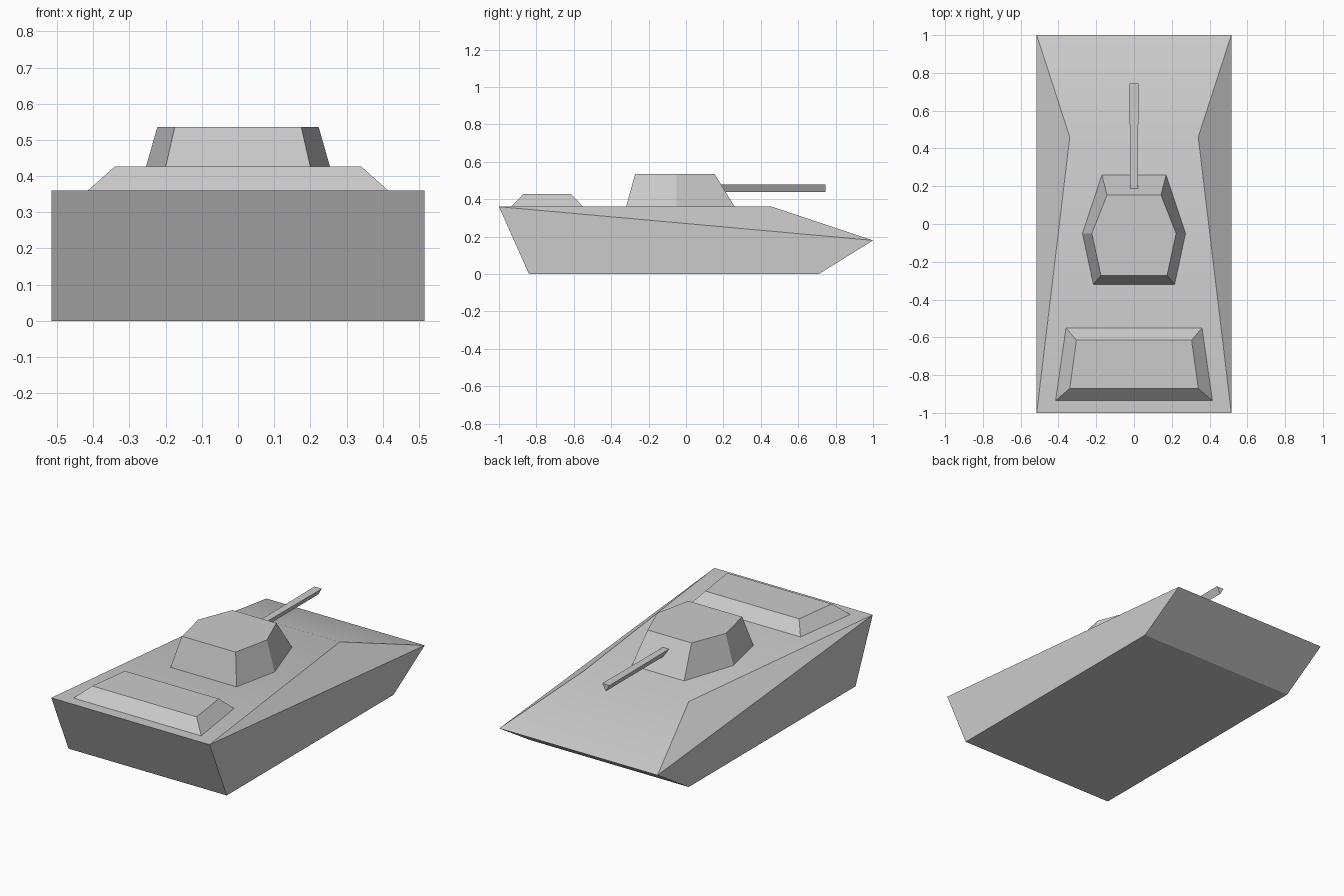
import bpy
import bmesh
import math

cube = bpy.data.objects.get("Cube")
if cube:
    bpy.data.objects.remove(cube, do_unlink=True)

# One plain armour colour
grey = bpy.data.materials.new("armour_grey")
grey.use_nodes = True
colour = (0.6, 0.6, 0.6, 1)
grey.diffuse_color = colour
grey.node_tree.nodes["Principled BSDF"].inputs["Base Color"].default_value = colour


def finish(name, bm):
    """Turn a bmesh into a shaded, coloured object."""
    bmesh.ops.recalc_face_normals(bm, faces=bm.faces[:])
    mesh = bpy.data.meshes.new(name)
    bm.to_mesh(mesh)
    bm.free()
    mesh.materials.append(grey)
    obj = bpy.data.objects.new(name, mesh)
    bpy.context.collection.objects.link(obj)
    bpy.ops.object.select_all(action='DESELECT')
    obj.select_set(True)
    bpy.context.view_layer.objects.active = obj
    bpy.ops.object.shade_smooth_by_angle(angle=math.radians(30))
    return obj


def mirrored(half, z):
    """Closed outline at height z from its +x half, listed rear to front."""
    return ([(x, y, z) for x, y in half]
            + [(-x, y, z) for x, y in reversed(half)])


def loft(name, start, end):
    """Closed solid between two outlines with the same number of points."""
    bm = bmesh.new()
    a = [bm.verts.new(p) for p in start]
    b = [bm.verts.new(p) for p in end]
    bm.faces.new(a)
    bm.faces.new(b)
    for i in range(len(a)):
        j = (i + 1) % len(a)
        bm.faces.new((a[i], a[j], b[j], b[i]))
    return finish(name, bm)


# Hull: side profile spanned across the width, with a pinched deck
WIDE, DECK = 0.515, 0.36
profile = [
    (WIDE, -1, DECK),       # rear top
    (0.34, 0.46, DECK),     # deck break
    (WIDE, 1, 0.18),        # nose
    (WIDE, 0.71, 0),        # belly front
    (WIDE, -0.84, 0),       # belly rear
]
bm = bmesh.new()
sides = [[bm.verts.new((s * x, y, z)) for x, y, z in profile] for s in (1, -1)]
left, right = sides
for i in range(len(profile)):
    j = (i + 1) % len(profile)
    bm.faces.new((left[i], left[j], right[j], right[i]))
for rear_top, deck_break, nose, belly_front, belly_rear in sides:
    bm.faces.new((rear_top, deck_break, nose))
    bm.faces.new((rear_top, nose, belly_front, belly_rear))
finish("hull", bm)

# Engine cover on the rear deck
loft("engine_cover",
     mirrored([(0.415, -0.935), (0.36, -0.55)], DECK),
     mirrored([(0.34, -0.87), (0.305, -0.615)], 0.427))

# Six-sided turret
loft("turret",
     mirrored([(0.215, -0.32), (0.273, -0.05), (0.17, 0.26)], DECK),
     mirrored([(0.175, -0.272), (0.223, -0.05), (0.143, 0.153)], 0.535))


# Three-sided gun barrel, flat side up
def barrel_end(half_width, y):
    return [(half_width, y, 0.479), (-half_width, y, 0.479), (0, y, 0.439)]


loft("gun_barrel", barrel_end(0.02, 0.16), barrel_end(0.024, 0.745))
